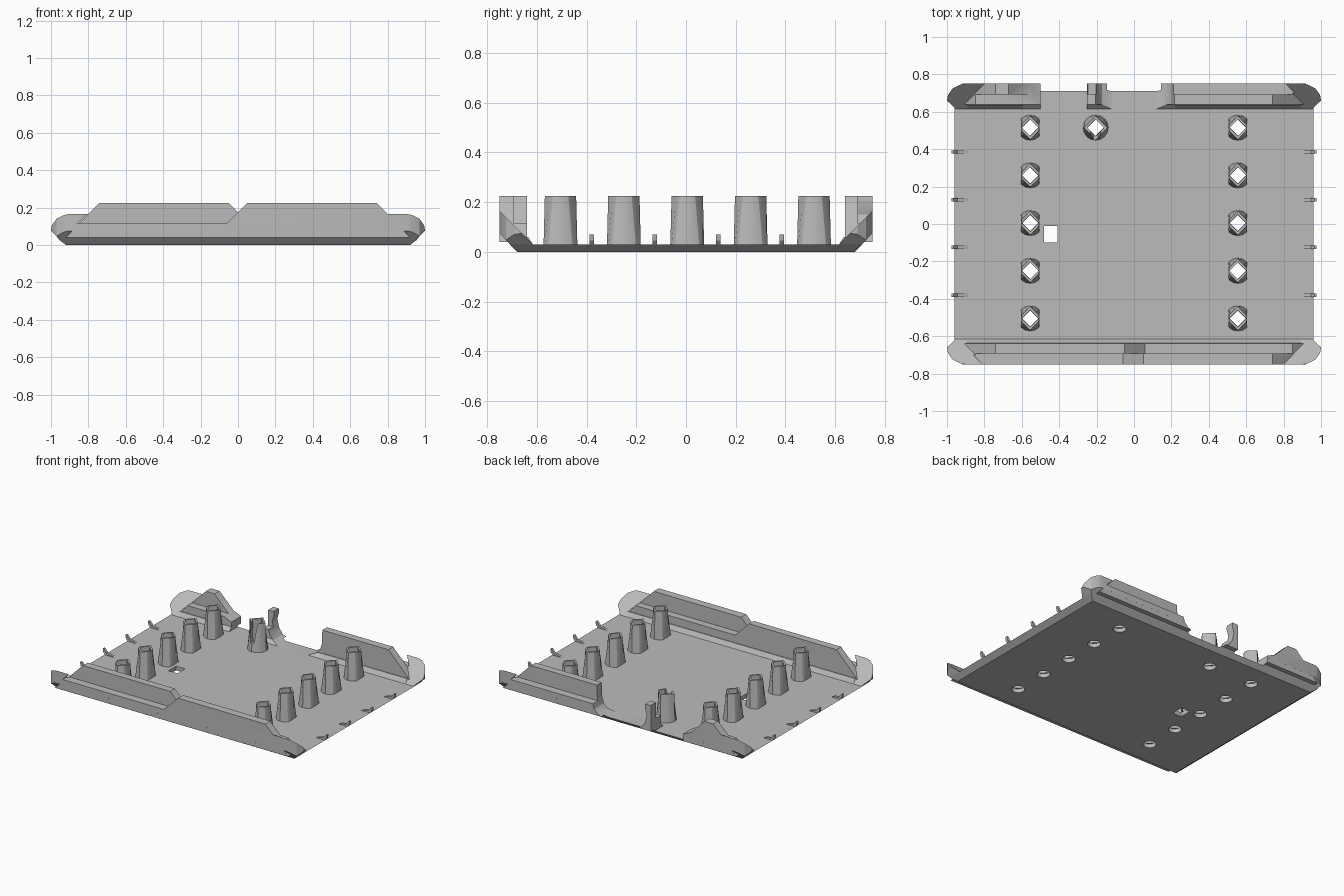
import bpy, bmesh, math
from mathutils import Matrix

if "Cube" in bpy.data.objects:
    bpy.data.objects.remove(bpy.data.objects["Cube"])

grey = bpy.data.materials.new("plain grey")
grey.use_nodes = True
colour = (0.5, 0.5, 0.5, 1)
grey.diffuse_color = colour
grey.node_tree.nodes["Principled BSDF"].inputs["Base Color"].default_value = colour


def add(name, bm):
    bmesh.ops.recalc_face_normals(bm, faces=bm.faces)
    mesh = bpy.data.meshes.new(name)
    bm.to_mesh(mesh)
    bm.free()
    mesh.materials.append(grey)
    ob = bpy.data.objects.new(name, mesh)
    bpy.context.collection.objects.link(ob)
    return ob


def loft(name, rings):
    """Closed solid through rings of equal point count."""
    bm = bmesh.new()
    loops = [[bm.verts.new(p) for p in ring] for ring in rings]
    for a, b in zip(loops, loops[1:]):
        for i in range(len(a)):
            j = (i + 1) % len(a)
            bm.faces.new((a[i], a[j], b[j], b[i]))
    bm.faces.new(loops[0])
    bm.faces.new(loops[-1])
    return add(name, bm)


def prism(name, pts, lo, hi, axis):
    """Extrude a flat outline along one axis."""
    place = {"x": lambda p, t: (t, p[0], p[1]),
             "y": lambda p, t: (p[0], t, p[1]),
             "z": lambda p, t: (p[0], p[1], t)}[axis]
    return loft(name, [[place(p, t) for p in pts] for t in (lo, hi)])


def rect(x, y):
    return [(-x, -y), (x, -y), (x, y), (-x, y)]


def carve(ob, operation, *tools):
    for tool in tools:
        tool.hide_render = True
        mod = ob.modifiers.new("carve", "BOOLEAN")
        mod.operation, mod.object, mod.solver = operation, tool, "EXACT"
        bpy.context.view_layer.update()
        result = ob.evaluated_get(bpy.context.evaluated_depsgraph_get())
        mesh = bpy.data.meshes.new_from_object(result)
        ob.modifiers.clear()
        ob.data = mesh
        bpy.data.objects.remove(tool)


def mirrored(half):
    return half + [(-x, z) for x, z in reversed(half)]


# Base plate with bevelled rim
plate = loft("base_plate", [[(x, y, z) for x, y in rect(a, b)]
                            for a, b, z in ((.92, .68, 0), (.96, .71, .03))])

# Post positions
rows = [-.505 + .255 * i for i in range(5)]
spots = [(s * .555, y) for s in (-1, 1) for y in rows] + [(-.205, .515)]


def circle(r, n=16):
    return [(r * math.cos(2 * math.pi * i / n), r * math.sin(2 * math.pi * i / n)) for i in range(n)]


def diamond(r):
    return [(x * r / (abs(x) + abs(y)), y * r / (abs(x) + abs(y))) for x, y in circle(1)]


# Hollow posts: round foot blending to a square top
for k, (px, py) in enumerate(spots):
    def ring(shape, z):
        return [(px + max(-.05, min(.05, x)) if k < 10 else px + x, py + y, z) for x, y in shape]
    post = loft(f"post_{k + 1}", [ring(circle(.068), .028), ring(diamond(.063), .225)])
    carve(post, "DIFFERENCE", loft("bore", [ring(diamond(.043), 0), ring(diamond(.046), .3)]))
    if k == 10:
        slot = [(px - .012, .09), (px + .012, .09), (px + .035, .3), (px - .035, .3)]
        carve(post, "DIFFERENCE", prism("slot", slot, .4, .52, "y"))
    hole = [(px + x, py + y) for x, y in circle(.043)]
    carve(plate, "DIFFERENCE", prism("hole", hole, -.1, .1, "z"))

# Square window in the plate
window = [(x - .445, y - .055) for x, y in rect(.035, .043)]
carve(plate, "DIFFERENCE", prism("window", window, -.1, .1, "z"))


def long_wall(name):
    # Flared lip with rounded ends
    wall = prism(name, [(-.68, 0), (-.75, .075), (-.75, .165), (-.615, .03), (-.615, 0)], -1.1, 1.1, "x")
    side = [(.92, 0), (1, .075), (.995, .105), (.97, .14), (.935, .16), (.9, .166)]
    plan = [(.96, -.6), (.96, -.62), (1, -.66), (.995, -.69), (.97, -.725), (.93, -.745), (.9, -.751)]
    carve(wall, "INTERSECT", prism("side_outline", mirrored(side), -1, 0, "y"),
          prism("plan_outline", mirrored(plan), -.1, .4, "z"))
    # Upright block with sloping ends
    block = mirrored([(.92, .04), (.8, .165), (.74, .225)])
    carve(wall, "UNION", prism("block", block, -.7499, -.64, "y"))
    # Overlap steps: outer half lowered on one side, inner half on the other
    step = [(-.86, .115), (-.06, .115), (.08, .255), (-.72, .255)]
    carve(wall, "DIFFERENCE",
          prism("outer_step", step, -.8, -.693, "y"),
          prism("inner_step", [(-x, z) for x, z in step], -.693, -.6, "y"))
    return wall


front = long_wall("front_wall")
back = long_wall("back_wall")
back.data.transform(Matrix.Rotation(math.pi, 4, "Z"))

# Opening in the back wall, leaving one thin prong
scoop = [(.22, .3), (.215, .13), (.2, .08), (.17, .05), (.12, .03),
         (-.12, .03), (-.17, .05), (-.2, .09), (-.215, .15), (-.2, .2), (-.21, .3)]
gap = [(-.235, .3), (-.25, .2), (-.25, .03), (-.5, .03), (-.5, .09), (-.56, .115), (-.745, .3)]
carve(back, "DIFFERENCE", prism("scoop", scoop, .5, .9, "y"), prism("gap", gap, .5, .9, "y"))

# Low fillets along the inside foot of the walls
for name, s, spans in (("front", -1, [(-.89, .89)]), ("back", 1, [(-.89, -.6), (.22, .89)])):
    for i, (a, b) in enumerate(spans):
        foot = [(s * .65, .028), (s * .65, .06), (s * .635, .06), (s * .615, .028)]
        prism(f"{name}_foot_{i + 1}", foot, a, b, "x")

# Small hooked ribs along both short edges
hook = [(.885, .028), (.9, .036), (.945, .045), (.965, .07), (.975, .07), (.97, .045), (.955, .028)]
for side, s in (("left", 1), ("right", -1)):
    for i in range(4):
        y = -.38 + .255 * i
        prism(f"{side}_rib_{i + 1}", [(s * x, z) for x, z in hook], y - .009, y + .009, "y")

# Smooth shading with sharp edges kept
for ob in bpy.context.collection.objects:
    ob.select_set(ob.type == "MESH")
    if ob.type == "MESH":
        bpy.context.view_layer.objects.active = ob
bpy.ops.object.shade_smooth_by_angle(angle=math.radians(25))
